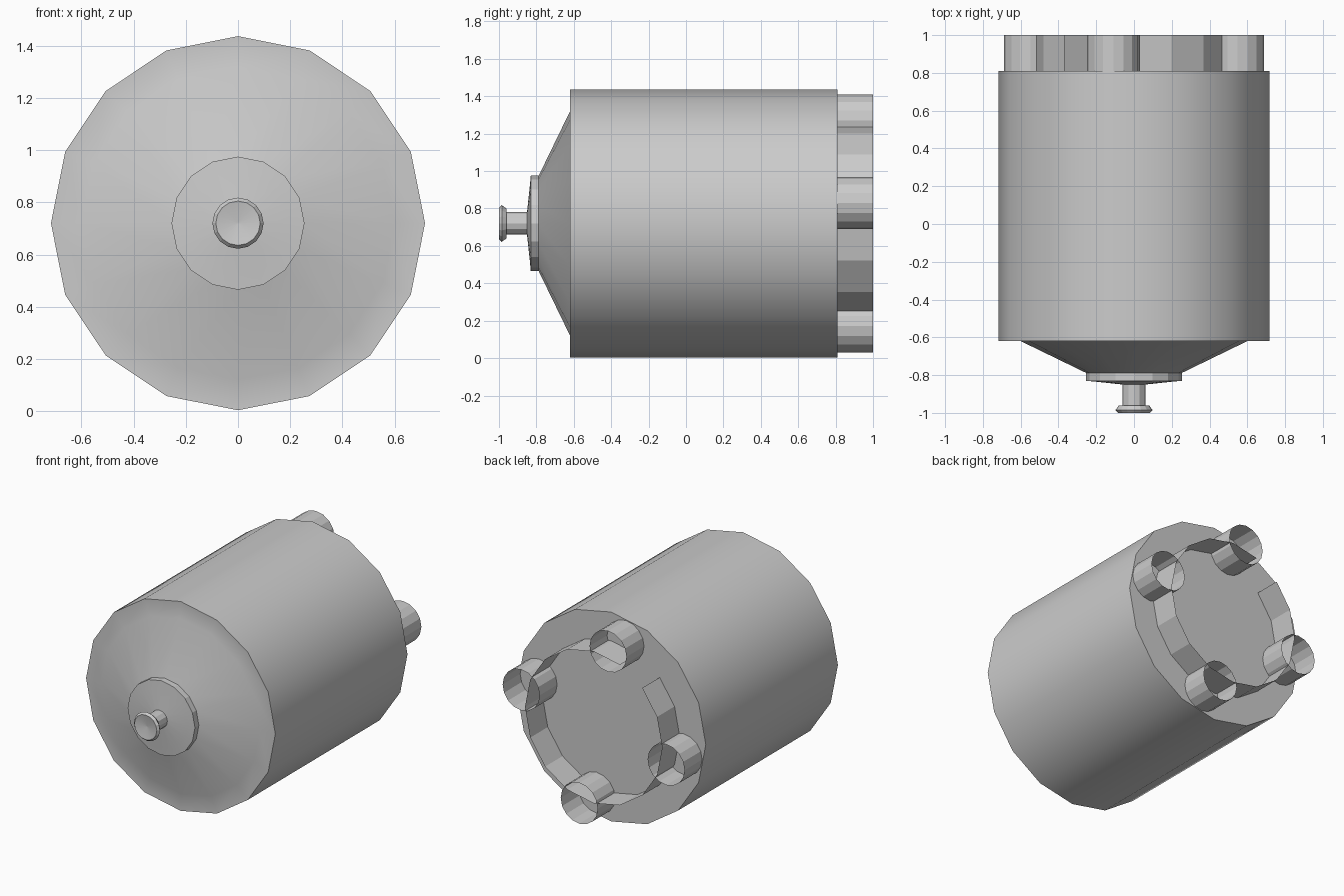
import bpy, bmesh, math

if "Cube" in bpy.data.objects:
    bpy.data.objects.remove(bpy.data.objects["Cube"])

CZ = 0.72  # height of the main axis


def loft(name, rings, sides=16, cx=0.0, cz=CZ, caps=(False, False), skip=(), sharp=30):
    """Lathe (y, radius) rings around an axis parallel to y."""
    bm = bmesh.new()
    loops = []
    for y, r in rings:
        loops.append([bm.verts.new((cx + r * math.sin(2 * math.pi * i / sides), y,
                                    cz + r * math.cos(2 * math.pi * i / sides)))
                      for i in range(sides)])
    for a, b in zip(loops, loops[1:]):
        for i in range(sides):
            if i not in skip:
                j = (i + 1) % sides
                bm.faces.new((a[i], a[j], b[j], b[i]))
    if caps[0]:
        bm.faces.new(loops[0])
    if caps[1]:
        bm.faces.new(loops[-1])
    bmesh.ops.recalc_face_normals(bm, faces=bm.faces)
    me = bpy.data.meshes.new(name)
    bm.to_mesh(me)
    bm.free()
    ob = bpy.data.objects.new(name, me)
    bpy.context.collection.objects.link(ob)
    bpy.ops.object.select_all(action='DESELECT')
    ob.select_set(True)
    bpy.context.view_layer.objects.active = ob
    bpy.ops.object.shade_smooth_by_angle(angle=math.radians(sharp))
    return ob


# main barrel with the tapered nose
loft("barrel", [(-0.79, 0.25), (-0.62, 0.60), (-0.62, 0.717), (0.81, 0.717)],
     caps=(True, True))

# collar disc on the nose
loft("nose_collar", [(-0.85, 0.06), (-0.835, 0.20), (-0.83, 0.255), (-0.785, 0.255)], sharp=15)

# stem and flared knob
loft("stem", [(-0.975, 0.06), (-0.84, 0.06)], sides=12, sharp=15)
loft("knob", [(-0.985, 0.004), (-1.0, 0.085), (-0.985, 0.098), (-0.96, 0.08), (-0.96, 0.055)],
     caps=(True, False), sharp=15)

# thin rear rim, open over one segment
loft("rear_rim", [(0.81, 0.52), (1.0, 0.52)], skip=(14,), sharp=15)

# four open tubes spaced around the rim
for k in range(4):
    a = math.radians(-11.25 + 90 * k)
    loft(f"rear_tube_{k + 1}", [(0.80, 0.14), (1.0, 0.14)], sides=16,
         cx=0.56 * math.sin(a), cz=CZ + 0.56 * math.cos(a), sharp=15)
